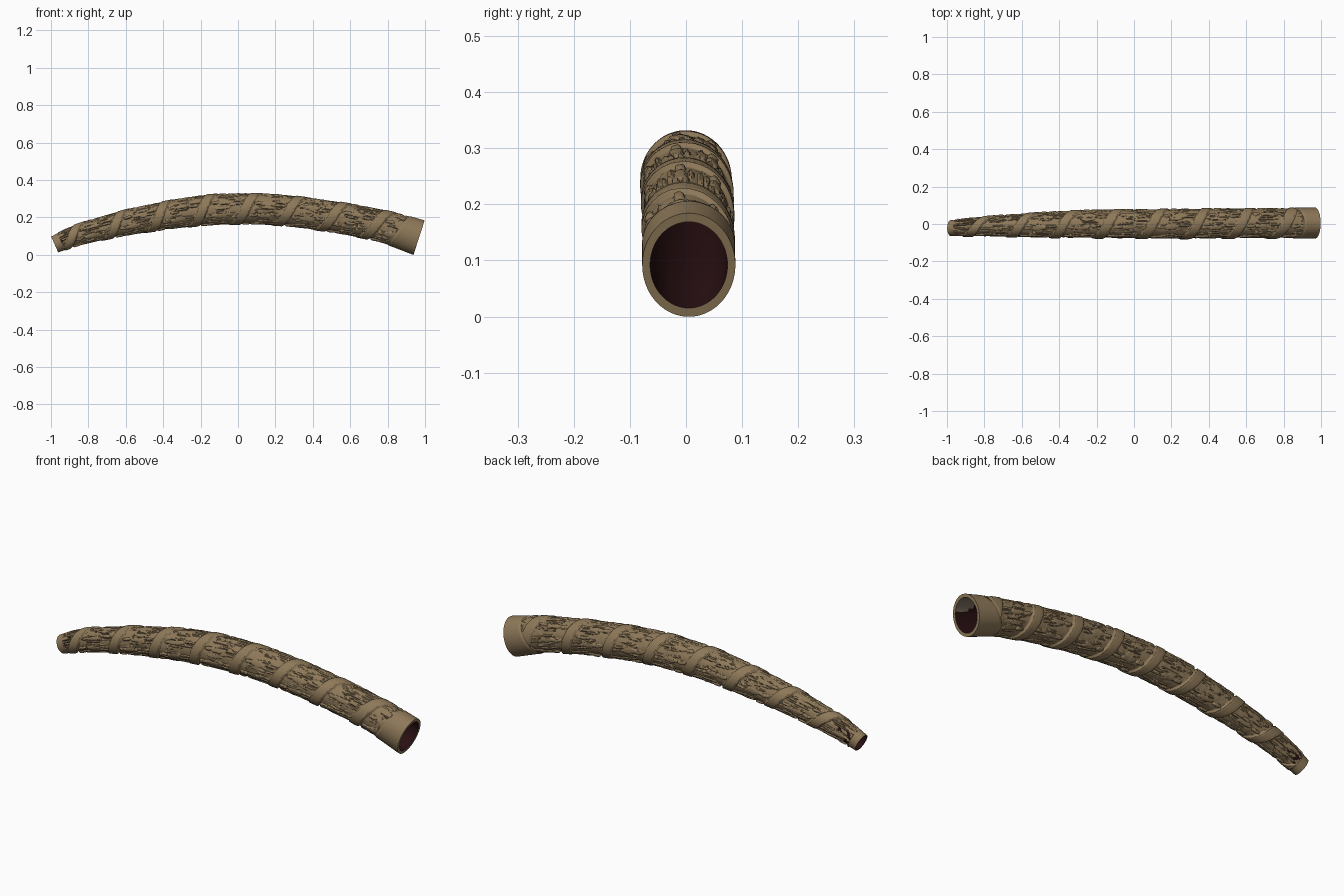
import bpy, bmesh, math, random
from mathutils import Vector, noise

cube = bpy.data.objects.get("Cube")
if cube:
    bpy.data.objects.remove(cube)

# Spine stations: x, centre y, centre z, half width, half height
STATIONS = [(-0.98, -0.022, 0.055, 0.045, 0.049), (-0.9, -0.018, 0.09, 0.05, 0.056),
            (-0.8, -0.013, 0.122, 0.055, 0.061), (-0.6, -0.008, 0.171, 0.065, 0.07),
            (-0.4, -0.003, 0.208, 0.073, 0.077), (-0.2, 0, 0.236, 0.078, 0.083),
            (0, 0, 0.246, 0.08, 0.085), (0.2, 0, 0.241, 0.081, 0.085),
            (0.4, 0.002, 0.219, 0.082, 0.085), (0.6, 0.003, 0.188, 0.082, 0.086),
            (0.8, 0.004, 0.146, 0.082, 0.089), (0.968, 0.005, 0.092, 0.082, 0.096)]
START, END = STATIONS[0][0], STATIONS[-1][0]
PITCH, BAND_X = 0.232, 0.04
FIGURES_PER_TURN = 7
WALL = 0.84


def material(name, rgb):
    m = bpy.data.materials.new(name)
    m.use_nodes = True
    m.diffuse_color = (*rgb, 1)
    m.node_tree.nodes["Principled BSDF"].inputs["Base Color"].default_value = (*rgb, 1)
    return m


def slope(i, k):
    a, b = STATIONS[max(i - 1, 0)], STATIONS[min(i + 1, len(STATIONS) - 1)]
    return (b[k] - a[k]) / (b[0] - a[0])


def station(x):
    """Smoothly interpolated spine values at x."""
    i = 0
    while i < len(STATIONS) - 2 and STATIONS[i + 1][0] < x:
        i += 1
    a, b = STATIONS[i], STATIONS[i + 1]
    w = b[0] - a[0]
    t = (x - a[0]) / w
    s = t * t * (3 - 2 * t)
    return [a[k] + (b[k] - a[k]) * s + w * t * (1 - t) * ((1 - t) * slope(i, k) - t * slope(i + 1, k))
            for k in range(1, 5)]


def ring(x, sides, scale, relief=None):
    """One cross-section square to the spine, starting at the front and going over the top."""
    y, z, rw, rh = station(x)
    x0, x1 = max(x - 0.01, START), min(x + 0.01, END)
    tangent = Vector((x1 - x0, 0, station(x1)[1] - station(x0)[1])).normalized()
    up = Vector((-tangent.z, 0, tangent.x))
    out = []
    for j in range(sides):
        turn = j / sides
        c, s = math.cos(math.tau * turn), math.sin(math.tau * turn)
        d = relief(x, turn) if relief else 0
        out.append(Vector((x, y, z)) + Vector((0, -c, 0)) * (rw * scale + d) + up * (s * (rh * scale + d)))
    return out


def loft(name, rings, mats, inward=False, rule=None):
    bm = bmesh.new()
    rows = [[bm.verts.new(p) for p in r] for r in rings]
    n = len(rows[0])
    for a, b in zip(rows, rows[1:]):
        for j in range(n):
            k = (j + 1) % n
            quad = [a[j], b[j], b[k], a[k]]
            f = bm.faces.new(quad[::-1] if inward else quad)
            if rule:
                f.material_index = rule(f.calc_center_median())
    mesh = bpy.data.meshes.new(name)
    bm.to_mesh(mesh)
    bm.free()
    obj = bpy.data.objects.new(name, mesh)
    bpy.context.collection.objects.link(obj)
    for m in mats:
        mesh.materials.append(m)
    bpy.ops.object.select_all(action='DESELECT')
    obj.select_set(True)
    bpy.context.view_layer.objects.active = obj
    bpy.ops.object.shade_smooth_by_angle(angle=math.radians(45))
    return obj


def make_figure(seed):
    """Standing figure as ellipses: across, height, half sizes, lean, relief depth."""
    r = random.Random(seed)
    j = lambda a: r.uniform(-a, a)
    mid = j(0.12)
    parts = [(mid, 0.85 + j(0.03), 0.3, 0.13, 0, 1.0),
             (mid, 0.52 + j(0.05), 0.42 + j(0.08), 0.24, j(0.3), 0.85)]
    for side in (-1, 1):
        parts.append((mid + side * 0.26, 0.17, 0.19, 0.24, j(0.3), 0.7))
        parts.append((mid + side * 0.55, 0.5 + j(0.15), 0.16, 0.24, j(0.8), 0.6))
    # carried staff, pack or basket
    parts.append((r.choice((-0.8, 0.8)), r.uniform(0.2, 0.7), r.uniform(0.1, 0.3),
                  r.uniform(0.15, 0.4), j(0.4), 0.6))
    return parts


FIGURES = {}


def carving(x, turn):
    """Relief depth relative to the finished outer surface."""
    cuff = 0.85 + 0.03 * math.sin(math.tau * turn)
    if x > cuff:
        return 0.001 if x > cuff + 0.012 else -0.002
    if x < START + 0.035:
        return -0.003
    w = (x - BAND_X) / PITCH - turn + 0.5
    n = math.floor(w)
    v = w - n - 0.5
    # spiral band with raised borders
    if abs(v) < 0.13:
        edge = min(1, (0.13 - abs(v)) / 0.03)
        groove = 0.0015 if 0.075 < abs(v) < 0.09 else 0
        return -0.008 + 0.009 * math.sqrt(edge) - groove
    # row of figures between the turns of the band
    if v < 0:
        v, n = v + 1, n - 1
    along = (turn + n) * FIGURES_PER_TURN
    k = math.floor(along)
    q = (along - k) * 2 - 1
    h = (0.87 - v) / 0.74
    if k not in FIGURES:
        FIGURES[k] = make_figure(k + 100)
    depth = 0
    for cq, ch, rq, rh, lean, top in FIGURES[k]:
        dq, dh = q - cq - lean * (h - ch), h - ch
        d = 1 - (dq / rq) ** 2 - (dh / rh) ** 2
        if d > 0:
            depth = max(depth, top * (0.65 * min(1, d * 4) + 0.35 * math.sqrt(d)))
    rough = noise.noise(Vector((x * 45, turn * 22 if turn < 0.5 else (1 - turn) * 22, 0)))
    return -0.008 + 0.009 * depth + 0.0012 * rough


ivory = material("aged ivory", (0.27, 0.19, 0.10))
dark = material("dark hollow", (0.022, 0.005, 0.006))
grey = material("grey inner ivory", (0.20, 0.17, 0.12))

# Carved outer wall with a rounded rim at both ends
ROWS, SIDES = 620, 160
shell = [ring(START, SIDES, s) for s in (WALL, 0.9)]
shell += [ring(START + (END - START) * i / ROWS, SIDES, 1, carving) for i in range(ROWS + 1)]
shell += [ring(END, SIDES, s) for s in (0.96, 0.9, WALL)]
loft("carved_tusk", shell, [ivory])

# Hollow core, with a paler patch high inside the wide mouth
lining = [ring(START + (END - START) * i / 80, SIDES, WALL) for i in range(81)]
loft("hollow_core", lining, [dark, grey], inward=True,
     rule=lambda c: int(c.x > 0.9 and c.y < 0.02 and c.z > station(c.x)[1] + 0.045))
